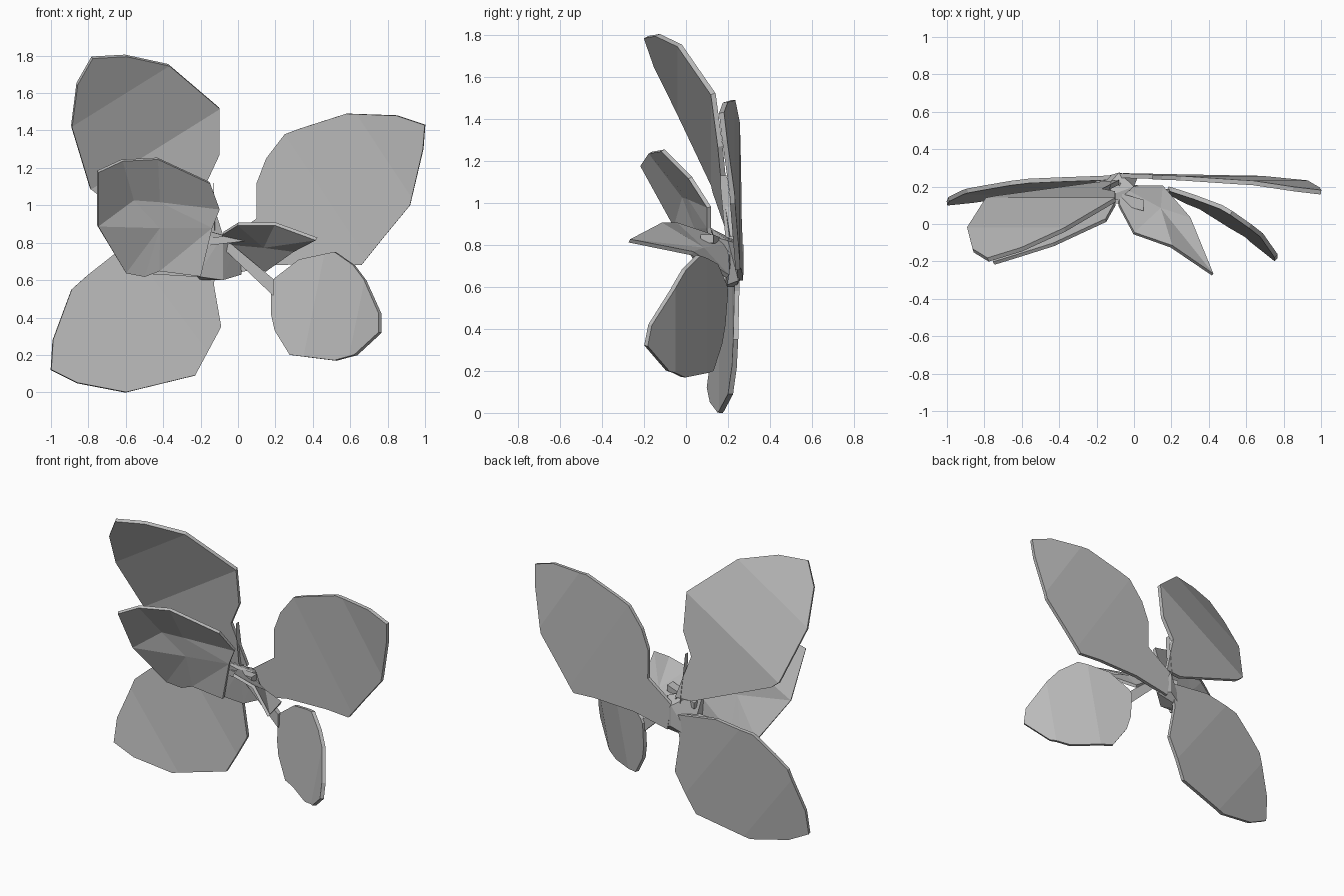
import bpy, bmesh
from mathutils import Vector

cube = bpy.data.objects.get("Cube")
if cube:
    bpy.data.objects.remove(cube, do_unlink=True)

# Single grey material
GREY = (0.5, 0.5, 0.5, 1.0)
grey = bpy.data.materials.new("plain grey")
grey.use_nodes = True
grey.diffuse_color = GREY
grey.node_tree.nodes["Principled BSDF"].inputs["Base Color"].default_value = GREY


def finish(name, bm, thickness=0.0):
    """Turn a bmesh into a flat shaded object, optionally with thickness."""
    bmesh.ops.recalc_face_normals(bm, faces=bm.faces[:])
    mesh = bpy.data.meshes.new(name)
    bm.to_mesh(mesh)
    bm.free()
    mesh.materials.append(grey)
    obj = bpy.data.objects.new(name, mesh)
    bpy.context.scene.collection.objects.link(obj)
    if thickness:
        solid = obj.modifiers.new("thickness", "SOLIDIFY")
        solid.thickness = thickness
        solid.offset = 0
    return obj


def interpolate(profile, u):
    """Piecewise linear depth along the length of a leaf."""
    for (u0, d0), (u1, d1) in zip(profile, profile[1:]):
        if u <= u1 or (u1, d1) == profile[-1]:
            return d0 + (d1 - d0) * (u - u0) / (u1 - u0)


def leaf(name, outline, direction, profile, thickness=0.024):
    """Flat outline in x and z, creased across its length and bent in depth."""
    axis = Vector((direction[0], 0, direction[1])).normalized()
    bm = bmesh.new()
    bm.faces.new([bm.verts.new((x, 0, z)) for x, z in outline])
    for u, depth in profile[1:-1]:
        bmesh.ops.bisect_plane(bm, geom=bm.verts[:] + bm.edges[:] + bm.faces[:],
                               plane_co=axis * u, plane_no=axis)
    for vert in bm.verts:
        vert.co.y = interpolate(profile, vert.co.dot(axis))
    return finish(name, bm, thickness)


def panels(name, points, faces, thickness=0.02):
    """Creased sheet from named corner points."""
    bm = bmesh.new()
    corners = {key: bm.verts.new(co) for key, co in points.items()}
    for face in faces.split():
        bm.faces.new([corners[key] for key in face])
    return finish(name, bm, thickness)


def hull(name, points):
    """Faceted solid wrapped around a few corner points."""
    bm = bmesh.new()
    for point in points:
        bm.verts.new(point)
    result = bmesh.ops.convex_hull(bm, input=bm.verts[:])
    loose = {g for g in result["geom_interior"] + result["geom_unused"]
             if isinstance(g, bmesh.types.BMVert)}
    bmesh.ops.delete(bm, geom=list(loose), context="VERTS")
    return finish(name, bm)


# Four broad leaves
leaf("upper_right_leaf",
     [(-.1, 1.52), (-.37, 1.75), (-.6, 1.8), (-.78, 1.79), (-.86, 1.65),
      (-.89, 1.42), (-.79, 1.09), (-.74, 1.05), (-.2, .84), (-.08, .84),
      (-.17, 1.12), (-.1, 1.27)],
     (-.53, .85), [(.77, .22), (1.34, .13), (1.68, -.03), (1.93, -.19)])
leaf("upper_left_leaf",
     [(.1, 1.12), (.15, 1.25), (.25, 1.38), (.33, 1.41), (.58, 1.49),
      (.85, 1.48), (1, 1.43), (.99, 1.3), (.92, 1.0), (.78, .83), (.66, .68),
      (.5, .69), (.2, .68), (-.05, .63), (-.08, .8), (.1, .93)],
     (.83, .55), [(.3, .26), (.97, .245), (1.35, .22), (1.62, .17)])
leaf("lower_right_leaf",
     [(-1, .12), (-.99, .28), (-.89, .55), (-.8, .63), (-.66, .74), (-.4, .78),
      (-.1, .74), (-.13, .58), (-.09, .35), (-.23, .09), (-.6, 0), (-.86, .05)],
     (-.8, -.6), [(-.4, .25), (0, .23), (.44, .17), (.73, .11)])
leaf("lower_left_leaf",
     [(.18, .58), (.18, .42), (.2, .33), (.28, .2), (.36, .19), (.52, .17),
      (.63, .2), (.76, .32), (.76, .42), (.68, .6), (.62, .68), (.52, .75),
      (.33, .71), (.2, .61)],
     (.98, -.2), [(.06, .19), (.31, .09), (.55, -.06), (.68, -.19)])

# Small cupped leaf: raised back, sloping floor, lower lip
panels("cupped_leaf",
       {"a": (-.75, -.21, 1.18), "b": (-.62, -.17, 1.24), "c": (-.43, -.11, 1.25),
        "d": (-.15, .02, 1.12), "e": (-.1, .11, .98), "f": (-.42, .02, 1.02),
        "g": (-.56, -.01, 1.03), "h": (-.75, -.05, .89), "i": (-.14, .11, .88),
        "j": (-.42, .05, .88), "k": (-.6, .1, .64), "l": (-.5, .12, .62),
        "m": (-.42, .12, .65), "n": (-.2, .13, .62)},
       "abgh bcfg cdef hgj gfj fei fij hjk jlk jml jim imn")

# Small arched leaf reaching forward
panels("front_leaf",
       {"a": (-.08, .2, .8), "b": (-.08, .1, .85), "c": (0, -.05, .9),
        "d": (.2, -.12, .9), "e": (.42, -.27, .82), "f": (.3, .03, .76),
        "g": (.15, .2, .65), "h": (.14, .08, .78)},
       "abh bch cdh deh efh fgh gah")

# Crown and the stalks that leave it
hull("crown",
     [(-.22, .15, .62), (-.22, .12, .88), (-.08, .13, .84), (-.08, .17, .6),
      (-.2, .24, .6), (.02, .25, .63), (-.08, .275, .66), (-.08, .275, .8),
      (0, .2, .82)])


def stalk(name, start, end, start_size, end_size):
    """Tapered four sided stalk, taller than deep."""
    corners = []
    for centre, (depth, height) in ((start, start_size), (end, end_size)):
        corners += [Vector(centre) + Vector((0, sy * depth, sz * height))
                    for sy in (-1, 1) for sz in (-1, 1)]
    return hull(name, corners)


stalk("lower_left_stalk", (-.08, .19, .8), (.19, .17, .56), (.03, .03), (.015, .045))
stalk("front_stalk", (-.2, .17, .8), (.05, .1, .83), (.03, .02), (.03, .02))
stalk("upper_right_stalk", (-.12, .22, .75), (-.13, .18, 1.1), (.02, .04), (.015, .03))
stalk("lower_right_stalk", (-.1, .2, .68), (-.6, .15, .67), (.03, .07), (.015, .03))
